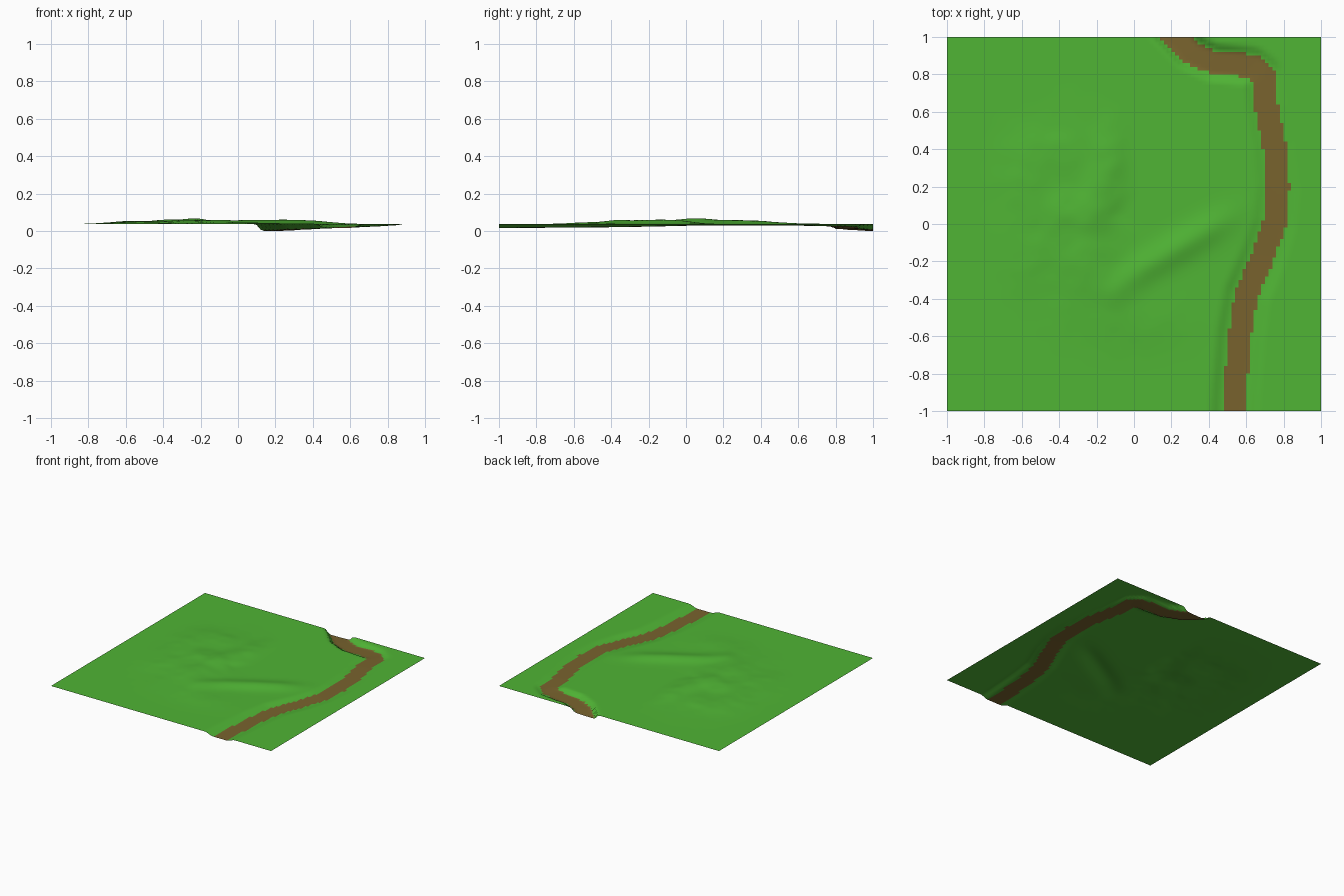
import bpy, bmesh
from math import exp, hypot
from mathutils import Vector, noise

if "Cube" in bpy.data.objects:
    bpy.data.objects.remove(bpy.data.objects["Cube"])

N = 100          # terrain cells per side
GROUND = 0.037   # level of the flat land

# River centreline: x, y, bed height, bank width
RIVER = [(0.53, -1.1, 0.015, 0.075), (0.54, -0.9, 0.016, 0.075), (0.565, -0.6, 0.018, 0.075),
         (0.60, -0.38, 0.020, 0.07), (0.69, -0.17, 0.024, 0.07), (0.75, 0.0, 0.028, 0.06),
         (0.77, 0.2, 0.029, 0.06), (0.75, 0.42, 0.029, 0.05), (0.71, 0.62, 0.028, 0.05),
         (0.69, 0.80, 0.024, 0.045), (0.63, 0.845, 0.020, 0.045), (0.42, 0.865, 0.011, 0.04),
         (0.30, 0.92, 0.006, 0.035), (0.22, 1.0, 0.0, 0.03), (0.16, 1.06, 0.0, 0.03)]
HALF = 0.062

# Hills: x, y, x radius, y radius, height
HILLS = [(-0.38, 0.12, 0.30, 0.36, 0.018), (-0.22, 0.05, 0.09, 0.14, 0.013),
         (-0.14, 0.36, 0.07, 0.16, 0.014), (-0.60, 0.30, 0.12, 0.14, 0.007),
         (-0.42, 0.42, 0.14, 0.09, 0.006), (-0.44, 0.22, 0.11, 0.09, -0.006),
         (-0.25, -0.25, 0.16, 0.16, 0.013), (-0.55, -0.18, 0.15, 0.15, 0.008),
         (-0.05, -0.50, 0.30, 0.16, 0.008)]
# Ridge crest: x, y, height
RIDGE = [(-0.10, -0.36, 0.012), (0.05, -0.24, 0.020), (0.25, -0.12, 0.023),
         (0.40, -0.03, 0.019), (0.56, 0.07, 0.004)]


def smooth(t):
    t = min(max(t, 0), 1)
    return t * t * (3 - 2 * t)


def nearest(path, x, y):
    """Distance to a polyline and its interpolated extra values."""
    best = (9,)
    for a, b in zip(path, path[1:]):
        dx, dy = b[0] - a[0], b[1] - a[1]
        t = ((x - a[0]) * dx + (y - a[1]) * dy) / (dx * dx + dy * dy)
        t = min(max(t, 0), 1)
        d = hypot(x - a[0] - t * dx, y - a[1] - t * dy)
        if d < best[0]:
            best = (d,) + tuple(p + t * (q - p) for p, q in zip(a[2:], b[2:]))
    return best


def height(x, y):
    # hills with a sharp fall along their eastern edge
    h = sum(k * exp(-((x - cx) / rx) ** 2 - ((y - cy) / ry) ** 2)
            for cx, cy, rx, ry, k in HILLS)
    edge = -0.03 + max(0, 0.12 - abs(y - 0.05)) * -0.6 if y > -0.15 else 0.1
    if y > -0.15:
        h *= 1 - smooth((x - edge + 0.05) / 0.11) * smooth((y + 0.15) / 0.2)
    rough = noise.noise(Vector((x * 5, y * 5, 0.3))) + 0.5 * noise.noise(Vector((x * 11, y * 11, 2)))
    h *= 1 + 0.35 * rough
    d, crest = nearest(RIDGE, x, y)
    h = max(h, 0) + crest * exp(-(d / 0.075) ** 2)
    # flat outer border
    h *= smooth((1 - max(abs(x), abs(y))) / 0.3)
    z = GROUND + h
    # river channel
    d, bed, bank = nearest(RIVER, x, y)
    return bed + (z - bed) * smooth((d - HALF) / bank)


def material(name, colour):
    m = bpy.data.materials.new(name)
    m.diffuse_color = (*colour, 1)
    m.use_nodes = True
    m.node_tree.nodes["Principled BSDF"].inputs["Base Color"].default_value = m.diffuse_color
    return m


# Terrain sheet
bm = bmesh.new()
bmesh.ops.create_grid(bm, x_segments=N, y_segments=N, size=1)
for v in bm.verts:
    v.co.z = height(v.co.x, v.co.y)
# River bed faces
for f in bm.faces:
    c = f.calc_center_median()
    f.material_index = int(nearest(RIVER, c.x, c.y)[0] < HALF)
    f.smooth = True
mesh = bpy.data.meshes.new("terrain")
bm.to_mesh(mesh)
bm.free()
mesh.materials.append(material("grass", (0.08, 0.46, 0.035)))
mesh.materials.append(material("river_bed", (0.19, 0.125, 0.027)))
terrain = bpy.data.objects.new("terrain", mesh)
bpy.context.collection.objects.link(terrain)
